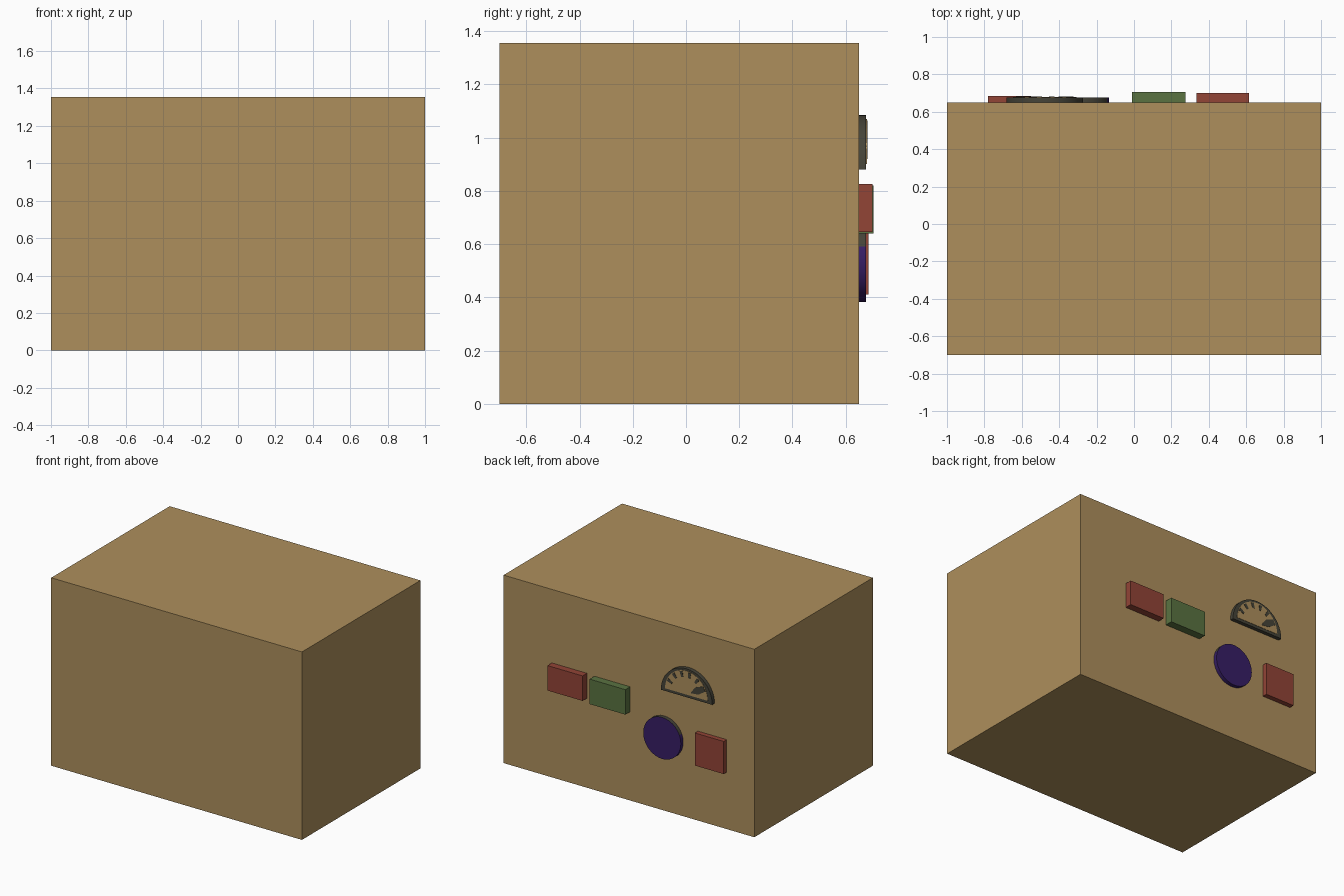
import bpy, bmesh, math

if "Cube" in bpy.data.objects:
    bpy.data.objects.remove(bpy.data.objects["Cube"])

BACK = 0.65  # y of the crate's rear face


def material(name, rgb):
    m = bpy.data.materials.new(name)
    m.diffuse_color = (*rgb, 1.0)
    m.use_nodes = True
    m.node_tree.nodes["Principled BSDF"].inputs["Base Color"].default_value = m.diffuse_color
    return m


TAN = material("tan", (0.42, 0.275, 0.107))
RED = material("brick red", (0.287, 0.058, 0.037))
GREEN = material("leaf green", (0.102, 0.171, 0.053))
PURPLE = material("deep purple", (0.038, 0.013, 0.130))
GREY = material("dark grey", (0.060, 0.057, 0.040))


def prism(name, outline, y0, y1, mats):
    """Extrude an x-z outline from y0 to y1."""
    bm = bmesh.new()
    face = bm.faces.new([bm.verts.new((x, y0, z)) for x, z in outline])
    out = bmesh.ops.extrude_face_region(bm, geom=[face])
    for v in out["geom"]:
        if isinstance(v, bmesh.types.BMVert):
            v.co.y = y1
    bmesh.ops.recalc_face_normals(bm, faces=bm.faces[:])
    me = bpy.data.meshes.new(name)
    bm.to_mesh(me)
    bm.free()
    for m in mats:
        me.materials.append(m)
    ob = bpy.data.objects.new(name, me)
    bpy.context.collection.objects.link(ob)
    return ob


def rect(x0, x1, z0, z1):
    return [(x0, z0), (x1, z0), (x1, z1), (x0, z1)]


def arc(cx, cz, r, a0, a1, n):
    return [(cx + r * math.cos(math.radians(a0 + (a1 - a0) * i / n)),
             cz + r * math.sin(math.radians(a0 + (a1 - a0) * i / n))) for i in range(n + 1)]


def polar(cx, cz, r, a):
    return cx + r * math.cos(math.radians(a)), cz + r * math.sin(math.radians(a))


# main body
prism("body", rect(-1, 1, 0, 1.355), -0.70, BACK, [TAN])

# rear buttons and plate
prism("red_button", rect(0.335, 0.615, 0.645, 0.825), BACK - 0.01, 0.70, [RED])
prism("green_button", rect(-0.01, 0.275, 0.64, 0.82), BACK - 0.01, 0.705, [GREEN])
prism("red_plate", rect(-0.78, -0.55, 0.41, 0.645), BACK - 0.01, 0.685, [RED])

# round purple knob, with a grey upper rim
kx, kz = -0.283, 0.533
knob = prism("knob", arc(kx, kz, 0.15, 0, 360, 32)[:-1], BACK - 0.01, 0.677, [PURPLE, GREY])
for p in knob.data.polygons:
    if abs(p.normal.y) < 0.5 and p.normal.z > 0.37:
        p.material_index = 1

# half-round gauge: dark case, tan dial
gx, gz, gr = -0.478, 0.88, 0.205
prism("gauge_case", arc(gx, gz, gr, 0, 180, 24), BACK - 0.01, 0.677, [GREY])
prism("gauge_dial", arc(gx, gz + 0.02, gr - 0.035, 0, 180, 24), 0.675, 0.679, [TAN])

# scale marks around the dial
cz = gz + 0.02
for i, a in enumerate((25, 50, 75, 100, 125)):
    prism(f"gauge_mark_{i}", [polar(gx, cz, 0.165, a - 4), polar(gx, cz, 0.165, a + 4),
                              polar(gx, cz, 0.125, a + 4), polar(gx, cz, 0.125, a - 4)],
          0.676, 0.681, [GREY])

# needle, widening away from its pivot
prism("gauge_needle", [polar(gx, cz, 0.04, 150), polar(gx, cz, 0.10, 135),
                       polar(gx, cz, 0.165, 145), polar(gx, cz, 0.165, 158),
                       polar(gx, cz, 0.10, 165)], 0.676, 0.681, [GREY])

# smooth the round rims, keep edges sharp
for name in ("knob", "gauge_case"):
    ob = bpy.data.objects[name]
    bpy.ops.object.select_all(action='DESELECT')
    ob.select_set(True)
    bpy.context.view_layer.objects.active = ob
    bpy.ops.object.shade_smooth_by_angle(angle=math.radians(30))
